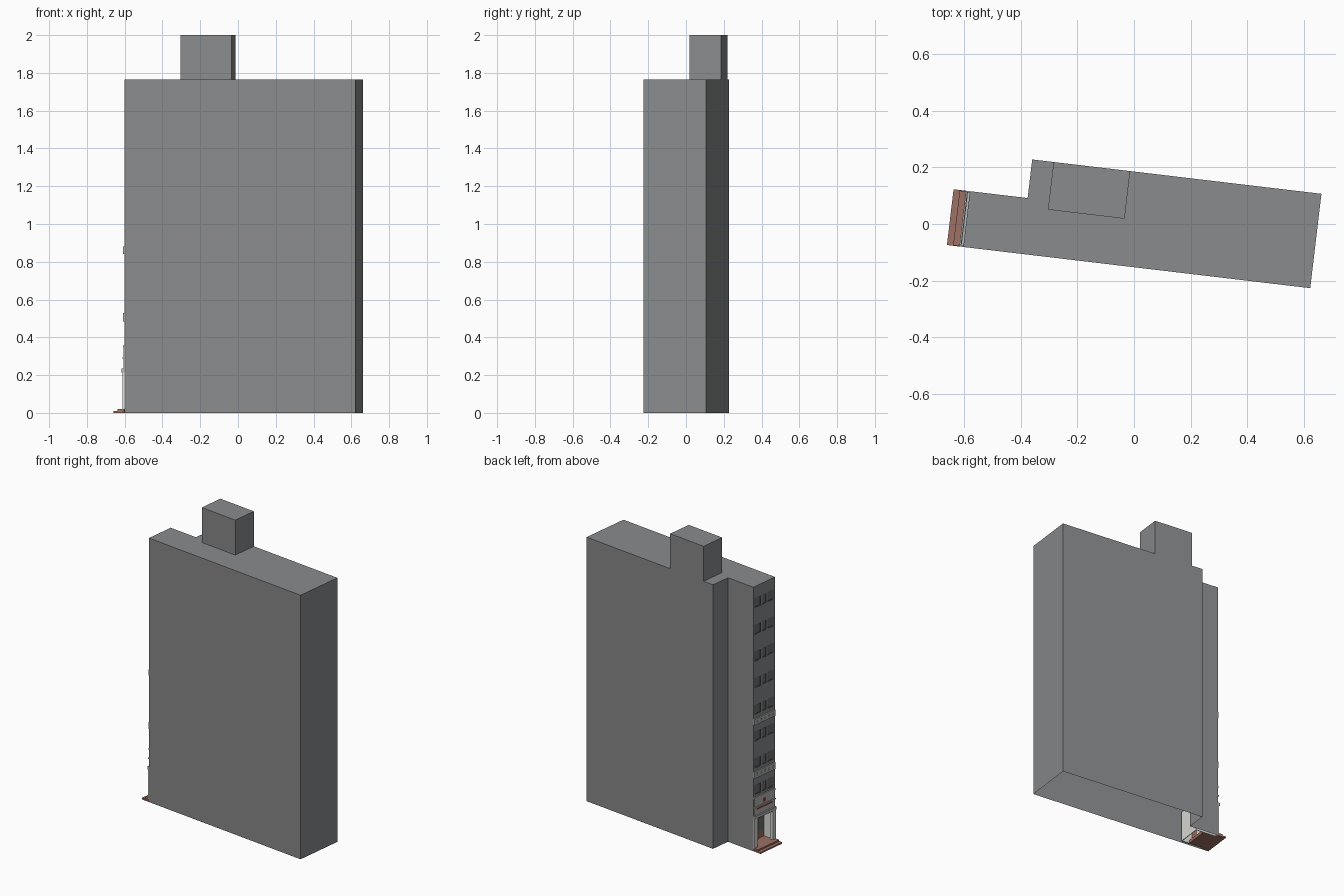
import bpy, bmesh, math
from mathutils import Matrix

cube = bpy.data.objects.get("Cube")
if cube:
    bpy.data.objects.remove(cube, do_unlink=True)

# Building frame: u runs along the depth from the street facade, v across it
FRAME = Matrix.Translation((-0.602, -0.081, 0)) @ Matrix.Rotation(math.radians(-6.77), 4, 'Z')
WIDTH, HEIGHT = 0.198, 1.766


def material(name, rgb):
    m = bpy.data.materials.new(name)
    m.use_nodes = True
    m.diffuse_color = (*rgb, 1)
    m.node_tree.nodes["Principled BSDF"].inputs["Base Color"].default_value = (*rgb, 1)
    return m


GREY = material("grey concrete", (0.255, 0.26, 0.265))
DARK = material("dark frame", (0.1, 0.1, 0.105))
GLASS = material("window glass", (0.15, 0.16, 0.17))
STONE = material("light stone", (0.48, 0.48, 0.47))
WHITE = material("off white", (0.74, 0.74, 0.71))
BRICK = material("red brown paving", (0.34, 0.165, 0.13))
RED = material("red trim", (0.5, 0.06, 0.04))


def finish(name, bm, mat):
    bmesh.ops.recalc_face_normals(bm, faces=bm.faces)
    mesh = bpy.data.meshes.new(name)
    bm.to_mesh(mesh)
    bm.free()
    mesh.materials.append(mat)
    ob = bpy.data.objects.new(name, mesh)
    ob.matrix_world = FRAME
    bpy.context.collection.objects.link(ob)
    return ob


def boxes(name, spans, mat):
    """One object from boxes given as (u0, u1, v0, v1, z0, z1)."""
    bm = bmesh.new()
    for u0, u1, v0, v1, z0, z1 in spans:
        place = Matrix.Translation(((u0 + u1) / 2, (v0 + v1) / 2, (z0 + z1) / 2))
        size = Matrix.Diagonal((u1 - u0, v1 - v0, z1 - z0, 1))
        bmesh.ops.create_cube(bm, size=1, matrix=place @ size)
    return finish(name, bm, mat)


def both(span):
    """A box and its mirror image across the facade."""
    u0, u1, v0, v1, z0, z1 = span
    return [span, (u0, u1, WIDTH - v1, WIDTH - v0, z0, z1)]


# Main block: L-shaped footprint raised to the roof
bm = bmesh.new()
plan = [(0, 0), (1.232, 0), (1.232, 0.335), (0.205, 0.335), (0.205, WIDTH), (0, WIDTH)]
base = bm.faces.new([bm.verts.new((u, v, 0)) for u, v in plan])
top = bmesh.ops.extrude_face_region(bm, geom=[base])["geom"]
bmesh.ops.translate(bm, vec=(0, 0, HEIGHT), verts=[g for g in top if isinstance(g, bmesh.types.BMVert)])
body = finish("main_block", bm, GREY)

# Window rows: wide, narrow and wide openings on each storey
rows = [0.405 + 0.1785 * i for i in range(8)]
bays = [(0.012, 0.068), (0.08, 0.116), (0.128, 0.186)]
openings = [(a, b, z - 0.033, z + 0.033) for z in rows for a, b in bays]

# Cut the window reveals and the entrance recess
cuts = [(-0.02, 0.006, *o) for o in openings]
cuts.append((-0.02, 0.15, 0.016, WIDTH - 0.016, -0.02, 0.205))
cutter = boxes("opening_cutter", cuts, GREY)
cutter.hide_render = True
mod = body.modifiers.new("openings", 'BOOLEAN')
mod.operation = 'DIFFERENCE'
mod.solver = 'EXACT'
mod.object = cutter
bpy.context.view_layer.objects.active = body
bpy.ops.object.modifier_apply(modifier=mod.name)
bpy.data.objects.remove(cutter, do_unlink=True)

# Leave the shell open underneath and behind the entrance lining
bm = bmesh.new()
bm.from_mesh(body.data)
hidden = []
for f in bm.faces:
    c = f.calc_center_median()
    in_recess = max(v.co.x for v in f.verts) < 0.16 and c.x > 0.02 and c.z < 0.21 and 0.01 < c.y < 0.19
    if in_recess or max(v.co.z for v in f.verts) < 0.001:
        hidden.append(f)
bmesh.ops.delete(bm, geom=hidden, context='FACES')
bm.to_mesh(body.data)
bm.free()

# Rooftop stair tower
boxes("roof_tower", [(0.281, 0.553, 0.166, 0.335, HEIGHT, 2.0)], GREY)

# Glass panes with thin frames
boxes("window_panes", [(0.004, 0.007, *o) for o in openings], GLASS)
bars = []
for a, b, z0, z1 in openings:
    bars += [(0.001, 0.005, a, b, z0, z0 + 0.004), (0.001, 0.005, a, b, z1 - 0.004, z1)]
    bars += [(0.001, 0.005, v, v + 0.003, z0, z1) for v in (a, b - 0.003)]
boxes("window_frames", bars, DARK)

# Ornamental balcony panels below two of the storeys
panels, insets = [], []
for z0, z1 in ((0.485, 0.53), (0.842, 0.882)):
    panels.append((-0.008, 0, 0.004, WIDTH - 0.004, z0, z1))
    for i in range(5):
        v = 0.02 + i * 0.035
        insets.append((-0.0085, -0.008, v, v + 0.018, z0 + 0.012, z1 - 0.012))
boxes("balcony_panels", panels, STONE)
boxes("balcony_insets", insets, GREY)

# Sign band with plain red trim, and cornices
boxes("sign_band", [(-0.005, 0, 0.006, WIDTH - 0.006, 0.235, 0.345)], STONE)
boxes("sign_trim", [(-0.008, -0.005, 0.03, WIDTH - 0.03, 0.27, 0.278),
                    (-0.008, -0.005, 0.089, 0.109, 0.305, 0.325)], RED)
boxes("cornices", [(-0.014, 0, 0, WIDTH, 0.215, 0.235),
                   (-0.010, 0, 0.004, WIDTH - 0.004, 0.284, 0.292),
                   (-0.008, 0, 0.004, WIDTH - 0.004, 0.345, 0.358)], STONE)

# Entrance: piers, recess lining, doors and centre post
boxes("entrance_piers", both((-0.009, 0.012, 0.002, 0.03, 0.02, 0.215)), WHITE)
boxes("recess_lining", both((0.008, 0.15, 0.016, 0.020, 0, 0.205))
      + [(0.146, 0.15, 0.020, WIDTH - 0.020, 0, 0.205),
         (0.008, 0.146, 0.020, WIDTH - 0.020, 0.201, 0.205)], WHITE)
boxes("door_leaves", both((0.07, 0.075, 0.022, 0.084, 0.02, 0.18)), BRICK)
boxes("door_glass", both((0.068, 0.07, 0.032, 0.074, 0.07, 0.165)), GLASS)
boxes("door_head", [(0.066, 0.075, 0.02, WIDTH - 0.02, 0.18, 0.19)], DARK)
boxes("door_post", [(0.06, 0.078, 0.084, 0.114, 0.02, 0.201)], WHITE)

# Paved entrance steps
boxes("lower_step", [(-0.058, 0.095, 0.020, WIDTH - 0.020, 0, 0.01),
                     (-0.058, -0.0005, 0, WIDTH, 0, 0.01)], BRICK)
boxes("upper_step", [(-0.036, 0.095, 0.020, WIDTH - 0.020, 0.01, 0.02),
                     (-0.036, -0.0005, 0.002, WIDTH - 0.002, 0.01, 0.02)], BRICK)
